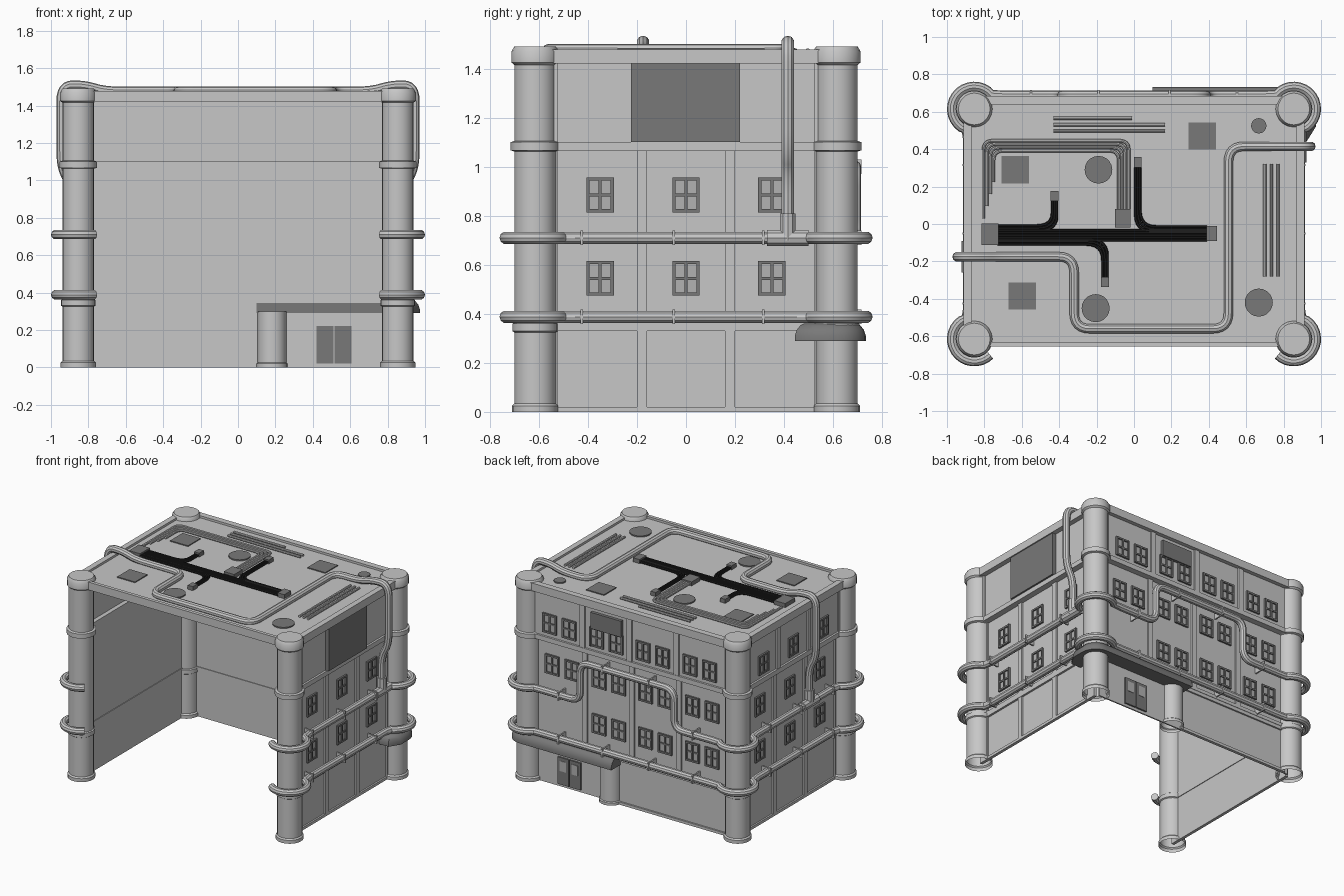
import bpy, bmesh, math
from mathutils import Vector

if "Cube" in bpy.data.objects:
    bpy.data.objects.remove(bpy.data.objects["Cube"])


def material(name, v):
    m = bpy.data.materials.new(name)
    m.diffuse_color = (v, v, v, 1)
    m.use_nodes = True
    m.node_tree.nodes["Principled BSDF"].inputs["Base Color"].default_value = m.diffuse_color
    return m


GREY = material("light grey", 0.57)
PANE = material("pane grey", 0.45)
DARK = material("dark grey", 0.19)
BLACK = material("cable black", 0.013)
CX, CY = 0.854, 0.615            # corner column centres
WX, WY = 0.845, 0.625            # outer faces of the recessed wall panels


def finish(name, bm, mat):
    bmesh.ops.recalc_face_normals(bm, faces=bm.faces)
    me = bpy.data.meshes.new(name)
    bm.to_mesh(me)
    bm.free()
    me.materials.append(mat)
    ob = bpy.data.objects.new(name, me)
    bpy.context.collection.objects.link(ob)
    return ob


def boxes(name, mat, items):
    bm = bmesh.new()
    for x0, x1, y0, y1, z0, z1 in items:
        vs = bmesh.ops.create_cube(bm, size=1)["verts"]
        for v in vs:
            v.co = ((x0 + x1) / 2 + v.co.x * (x1 - x0), (y0 + y1) / 2 + v.co.y * (y1 - y0),
                    (z0 + z1) / 2 + v.co.z * (z1 - z0))
    return finish(name, bm, mat)


def loft(name, mat, rings, cap_bottom=True):
    bm = bmesh.new()
    rows = [[bm.verts.new(p) for p in r] for r in rings]
    n = len(rows[0])
    for a, b in zip(rows, rows[1:]):
        for i in range(n):
            bm.faces.new((a[i], a[(i + 1) % n], b[(i + 1) % n], b[i]))
    bm.faces.new(rows[-1])
    if cap_bottom:
        bm.faces.new(rows[0])
    return finish(name, bm, mat)


def lathe(name, mat, x, y, profile, n=20):
    ang = [2 * math.pi * i / n for i in range(n)]
    return loft(name, mat, [[(x + r * math.cos(a), y + r * math.sin(a), z) for a in ang]
                            for r, z in profile], cap_bottom=False)


def rounded(pts, r, n=6):
    """Path with its inner corners rounded."""
    P = [Vector(p) for p in pts]
    out = [P[0]]
    for a, p, b in zip(P, P[1:], P[2:]):
        q = p + (a - p).normalized() * min(r, (a - p).length * 0.48)
        s = p + (b - p).normalized() * min(r, (b - p).length * 0.48)
        for i in range(n + 1):
            t = i / n
            out.append(q * (1 - t) ** 2 + p * 2 * t * (1 - t) + s * t * t)
    return out + [P[-1]]


def tubes(name, mat, paths, radius, res=3):
    cu = bpy.data.curves.new(name, "CURVE")
    cu.dimensions, cu.bevel_depth, cu.bevel_resolution, cu.use_fill_caps = "3D", radius, res, True
    for pts in paths:
        sp = cu.splines.new("POLY")
        sp.points.add(len(pts) - 1)
        for p, c in zip(sp.points, pts):
            p.co = (*c, 1)
    tmp = bpy.data.objects.new(name + "_path", cu)
    bpy.context.collection.objects.link(tmp)
    bpy.context.view_layer.update()
    me = bpy.data.meshes.new_from_object(tmp.evaluated_get(bpy.context.evaluated_depsgraph_get()))
    bpy.data.objects.remove(tmp)
    me.materials.clear()
    me.materials.append(mat)
    ob = bpy.data.objects.new(name, me)
    bpy.context.collection.objects.link(ob)


def on_wall(side, u0, u1, d0, d1, z0, z1):
    """Box along a wall; d is the distance out from the panel face (the top floor juts out)."""
    if z0 > 1.09:
        d0, d1 = d0 + .03, d1 + .03
    if side == "back":
        return (u0, u1, WY + d0, WY + d1, z0, z1)
    if side == "right":
        return (WX + d0, WX + d1, u0, u1, z0, z1)
    return (-WX - d1, -WX - d0, u0, u1, z0, z1)


# Corner columns
profile = [(.094, 0), (.094, .025), (.085, .034), (.085, .325), (.093, .33), (.093, .36), (.085, .365),
           (.085, 1.062), (.1, 1.067), (.1, 1.1), (.085, 1.105), (.085, 1.415), (.097, 1.425),
           (.097, 1.47), (.085, 1.49)]
for sx in (-1, 1):
    for sy in (-1, 1):
        lathe("corner_column", GREY, sx * CX, sy * CY, profile)
lathe("entrance_column", GREY, .182, CY, [(.083, 0), (.083, .02), (.077, .026), (.077, .3)])

# Walls, pilasters and floor bands
for side in ("left", "right"):
    parts = [on_wall(side, -.6, .6, -.01, 0, 0, 1.08), on_wall(side, -.6, .6, -.01, 0, 1.095, 1.44)]
    parts += [on_wall(side, u - .02, u + .02, 0, .012, 0, 1.07) for u in (-.18, .18)]
    for z0, z1 in ((0, 1.07), (1.1, 1.42)):
        parts += [on_wall(side, min(u, u * .87), max(u, u * .87), 0, .012, z0, z1) for u in (-.6, .6)]
    if side == "left":
        parts += [on_wall(side, u - .02, u + .02, 0, .012, 1.1, 1.42) for u in (-.18, .18)]
    parts += [on_wall(side, -.6, .6, 0, .012, 0, .02), on_wall(side, -.6, .6, -.015, .015, .33, .37),
              on_wall(side, -.6, .6, -.012, .045, 1.065, 1.1)]
    boxes(side + "_wall", GREY, parts)
parts = [on_wall("back", -.83, .83, -.01, 0, 0, 1.08), on_wall("back", -.83, .83, -.01, 0, 1.095, 1.44)]
parts += [on_wall("back", u - .02, u + .02, 0, .012, z0, z1) for u in (-.385, 0, .385)
          for z0, z1 in ((.36, 1.07), (1.1, 1.42))]
parts += [on_wall("back", -.8, .8, -.012, .045, 1.065, 1.1), on_wall("back", -.8, .8, -.015, .015, .345, .37),
          on_wall("back", -.8, .12, 0, .012, 0, .02), on_wall("back", -.8, .8, 0, .012, .32, .36)]
boxes("back_wall", GREY, parts)

# Roof slab and parapet
boxes("roof", GREY, [(-.88, .88, -.65, .65, 1.42, 1.462), (-.88, .88, -.655, -.63, 1.42, 1.478),
                     (-.88, .88, .64, .685, 1.42, 1.478), (-.912, -.87, -.64, .64, 1.42, 1.478),
                     (.87, .912, -.64, .64, 1.42, 1.478)])

# Windows
spots = [("right", u, z) for u in (-.35, 0, .35) for z in (.545, .885)]
spots += [("left", u, z) for u in (-.35, 0, .35) for z in (.545, .885, 1.2)]
spots += [("back", b + o, z) for b in (-.575, -.19, .19, .575) for o in (-.08, .08)
          for z in (.545, .885, 1.2) if not (b > .5 and z < .6)]
frames, panes = [], []
for s, u, z in spots:
    w, h, t = .056, .071, .013
    dz = .03 if z > 1.1 else 0
    top = [(u - w, u - w + t, .014, z - h, z + h), (u + w - t, u + w, .014, z - h, z + h),
           (u - w, u + w, .013, z - h, z - h + t), (u - w, u + w, .013, z + h - t, z + h),
           (u - .006, u + .006, .012, z - h, z + h), (u - w, u + w, .011, z - .006, z + .006)]
    frames += [on_wall(s, a, b, 0, d, z0, z1) for a, b, d, z0, z1 in top]
    panes.append(on_wall(s, u - w + .005, u + w - .005, 0, .004, z - h + .005, z + h - .005))
boxes("window_frames", DARK, frames)
boxes("window_panes", PANE, panes)

# Blank sign boards and entrance door
boxes("sign_boards", DARK, [on_wall("right", -.225, .22, 0, .028, 1.1, 1.42),
                            on_wall("back", .06, .31, 0, .022, 1.265, 1.385)])
boxes("door", DARK, [on_wall("back", a, b, -.015, .012, .02, .22) for a, b in ((.42, .511), (.517, .608))])
boxes("door_panes", PANE, [on_wall("back", x, x + .05, .005, .015, .12, .195) for x in (.441, .538)])


# Canopy wrapping round the back right corner, with its backing seen from inside
def canopy_ring(o, z):
    r = .082 + o
    bend = [(CX + r * math.cos(math.radians(a)), CY + r * math.sin(math.radians(a)), z) for a in range(90, -1, -15)]
    return [(.1, .62, z), (.1, CY + r, z)] + bend + [(CX + r, .52, z), (CX + r * .6, .48 - o, z),
                                                     (CX - .012, .48 - o, z), (CX - .012, .62, z)]


loft("canopy", DARK, [canopy_ring(o, z) for o, z in ((.036, .29), (.036, .312), (.028, .335), (.012, .355), (0, .36))])
boxes("canopy_backing", DARK, [on_wall("back", .1, .78, -.014, 0, .29, .345)])

# Wall pipes looping round the columns
PX, PY, PR = .888, .688, .026


def arc(y, a0, a1, z, n=16):
    return [(CX + .12 * math.cos(math.radians(a0 + (a1 - a0) * i / n)),
             y + .12 * math.sin(math.radians(a0 + (a1 - a0) * i / n)), z) for i in range(n + 1)]


loops = []
for z in (.388, .71):
    half = arc(-CY, -135, 68, z) + [(PX, -.45, z), (PX, .45, z)] + arc(CY, -68, 140, z) + [(.7, PY, z)]
    mid = []
    if z > .5:
        mid = [tuple(p) for p in rounded([(.6, PY, z), (.385, PY, z), (.385, PY, 1.0), (-.385, PY, 1.0),
                                          (-.385, PY, z), (-.6, PY, z)], .08)]
    loops.append(half + mid + [(-x, y, h) for x, y, h in reversed(half)])
tubes("wall_pipes", GREY, loops, PR)


# Main pipe rising up both sides and crossing the roof
def riser(s, y):
    return [(s * PX, y, .71), (s * PX, y, .97), (s * .945, y, 1.07), (s * .945, y, 1.508), (s * .82, y, 1.508), (s * .71, y, 1.475)]


main = riser(-1, -.175) + [(-.32, -.175, 1.475), (-.32, -.56, 1.475), (.505, -.56, 1.475), (.505, .415, 1.475)]
tubes("main_pipe", GREY, [rounded(main + riser(1, .415)[::-1], .085)], PR)
tubes("pipe_sleeves", GREY, [p for s, y in ((-1, -.175), (1, .415)) for p in (
    [(s * PX, y, .7), (s * PX, y, .81)], [(s * PX, y - .085, .71), (s * PX, y + .085, .71)])], .034)
clamps = []
for z in (.388, .71):
    clamps += [on_wall(s, u - .005, u + .005, 0, .073, z - .03, z + .03) for s in ("left", "right") for u in (-.425, -.05, .315)]
    us = (-.55, .55) if z > .5 else (-.55, -.19, .19, .55)
    clamps += [on_wall("back", u - .005, u + .005, 0, .091, z - .03, z + .03) for u in us]
boxes("pipe_clamps", GREY, clamps + [on_wall("back", u - .005, u + .005, 0, .091, .97, 1.03) for u in (-.19, .19)])

# Thin roof tubes
Z = 1.474
thin = [[(x, -.28, Z), (x, .32, Z)] for x in (.70, .735, .77)]
thin += [[(-.43, y, Z), (x, y, Z)] for y, x in ((.565, -.01), (.53, .165), (.497, .165))]
for i in range(4):
    k = .018 * i
    thin.append(rounded([(-.805 + k, .03 + .065 * i, Z), (-.805 + k, .445 - k, Z), (-.028 - k, .445 - k, Z), (-.028 - k, .05, Z)], .05))
tubes("roof_tubes", GREY, thin, .009, 2)

# Black cables and their junction boxes
cables = [[(-.73, -.034 - .013 * i, Z), (.39, -.034 - .013 * i, Z)] for i in range(5)]
for i in range(3):
    k = .012 * i
    cables.append(rounded([(-.73, -.01 - k, Z), (-.437 + k, -.01 - k, Z), (-.437 + k, .13, Z)], .09))
    cables.append(rounded([(-.73, -.084 - k, Z), (-.143 - k, -.084 - k, Z), (-.143 - k, -.29, Z)], .09))
    cables.append(rounded([(.39, -.015 - k, Z), (.032 - k, -.015 - k, Z), (.032 - k, .31, Z)], .09))
tubes("cables", BLACK, cables, .008, 1)
boxes("junction_boxes", DARK, [(x - w / 2, x + w / 2, y - d / 2, y + d / 2, 1.46, 1.492) for x, y, w, d in (
    (-.77, -.055, .09, .115), (.415, -.05, .055, .08), (-.425, .15, .042, .055), (-.155, -.31, .042, .055),
    (.02, .33, .042, .055), (-.06, .03, .085, .1))])

# Roof hatches and round vents
boxes("roof_hatches", DARK, [(x - .073, x + .073, y - .073, y + .073, 1.46, 1.469) for x, y in ((-.635, .29), (-.597, -.385), (.365, .47))])
for x, y, r in ((-.19, .29, .074), (-.205, -.45, .075), (.667, -.42, .075), (.667, .525, .041)):
    lathe("roof_vent", DARK, x, y, [(r, 1.46), (r, 1.471)])

# Smooth round parts, keep edges sharp
for ob in bpy.context.scene.objects:
    ob.select_set(True)
    bpy.context.view_layer.objects.active = ob
bpy.ops.object.shade_smooth_by_angle(angle=math.radians(32))
